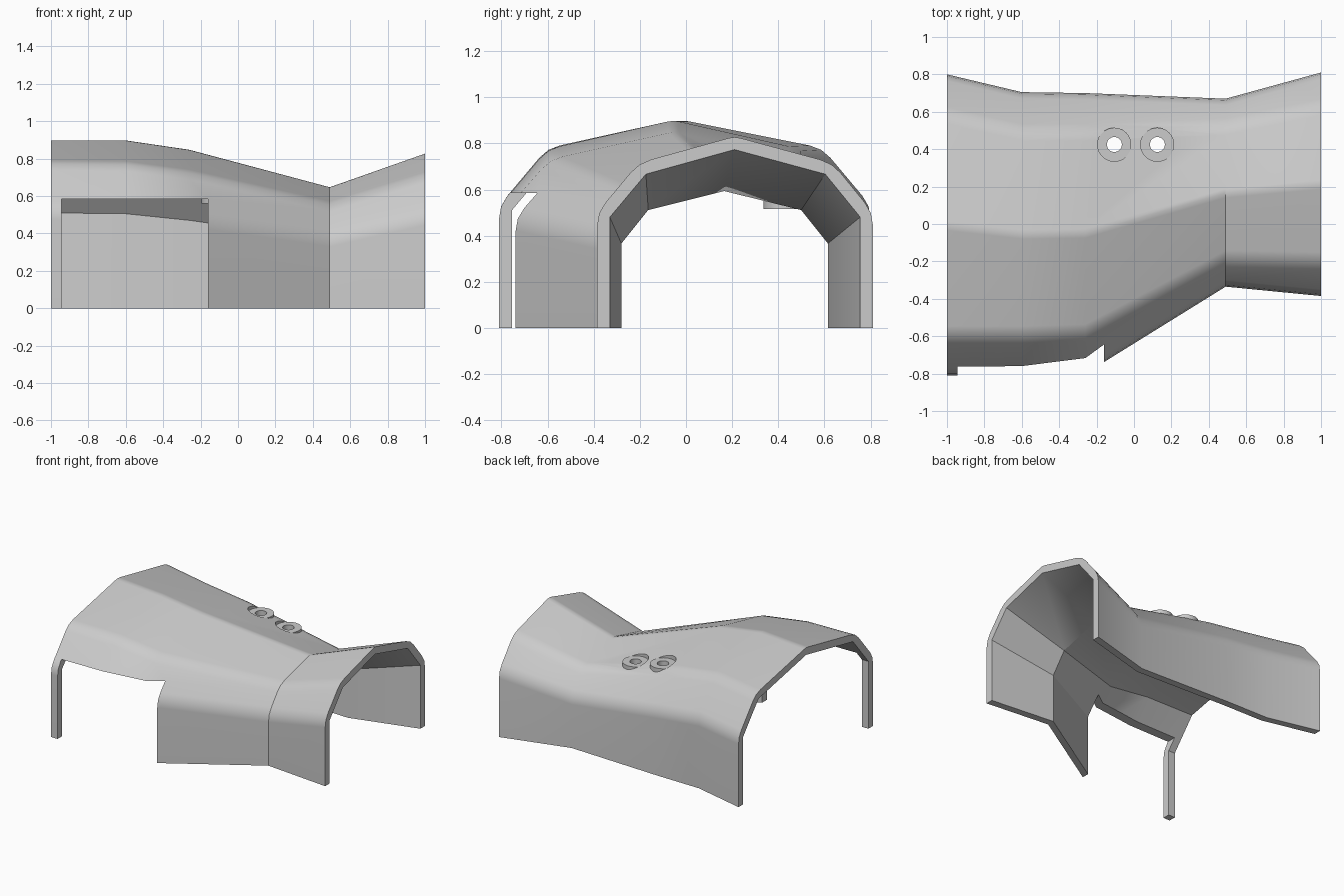
import bpy, bmesh, math
from mathutils import Vector

cube = bpy.data.objects.get("Cube")
if cube:
    bpy.data.objects.remove(cube, do_unlink=True)

grey = bpy.data.materials.new("plain grey")
grey.use_nodes = True
grey.diffuse_color = (0.6, 0.6, 0.6, 1)
grey.node_tree.nodes["Principled BSDF"].inputs["Base Color"].default_value = (0.6, 0.6, 0.6, 1)

WALL = 0.055
BUSHINGS = [(-0.105, 0.425, 0.56, 0.707), (0.125, 0.425, 0.515, 0.66)]  # x, y, bottom, top
BUSH_R, HOLE_R = 0.09, 0.04


def make_object(name, bm):
    bmesh.ops.recalc_face_normals(bm, faces=bm.faces[:])
    mesh = bpy.data.meshes.new(name)
    bm.to_mesh(mesh)
    bm.free()
    mesh.materials.append(grey)
    obj = bpy.data.objects.new(name, mesh)
    bpy.context.collection.objects.link(obj)
    return obj


def select_only(obj):
    bpy.ops.object.select_all(action='DESELECT')
    obj.select_set(True)
    bpy.context.view_layer.objects.active = obj


def cut(target, cutter):
    mod = target.modifiers.new("cut", 'BOOLEAN')
    mod.operation = 'DIFFERENCE'
    mod.solver = 'EXACT'
    mod.object = cutter
    select_only(target)
    bpy.ops.object.modifier_apply(modifier=mod.name)
    bpy.data.objects.remove(cutter, do_unlink=True)


def smooth(obj, angle):
    select_only(obj)
    bpy.ops.object.shade_smooth_by_angle(angle=math.radians(angle))
    mod = obj.modifiers.new("weighted normals", 'WEIGHTED_NORMAL')
    mod.keep_sharp = True


def rounded(points):
    """Arch outline with every corner softened, least at the ridge."""
    out = [points[0]]
    for i in range(1, len(points) - 1):
        p = points[i]
        r = 0.025 if i == 3 else 0.055
        a = p + (points[i - 1] - p).normalized() * r
        b = p + (points[i + 1] - p).normalized() * r
        out += [a, (a + b + 2 * p) / 4, b]
    return out + [points[-1]]


def inset(points, d):
    """Mitred inward offset of the arch outline."""
    dirs = [(b - a).normalized() for a, b in zip(points, points[1:])]
    norms = [Vector((v.y, -v.x)) for v in dirs]
    out = [points[0] + norms[0] * d]
    for p, n, m in zip(points[1:-1], norms, norms[1:]):
        out.append(p + (n + m) * d / (1 + n.dot(m)))
    return out + [points[-1] + norms[-1] * d]


# Arched shell: x, front y, front bend y, ridge y, back bend y, back y,
# shoulder z, bend z, ridge z
STATIONS = [
    (-1.00, -0.81, -0.60, -0.01, 0.59, 0.80, 0.53, 0.78, 0.90),
    (-0.60, -0.81, -0.60, -0.055, 0.50, 0.705, 0.525, 0.775, 0.90),
    (-0.26, -0.80, -0.59, -0.05, 0.50, 0.70, 0.49, 0.73, 0.85),
    (0.49, -0.335, -0.195, 0.165, 0.53, 0.67, 0.385, 0.56, 0.65),
    (1.00, -0.385, -0.205, 0.21, 0.635, 0.81, 0.50, 0.715, 0.83),
]

bm = bmesh.new()
rings = []
for x, y0, y1, y2, y3, y4, zs, zb, zr in STATIONS:
    outline = [Vector(p) for p in ((y0, 0), (y0, zs), (y1, zb), (y2, zr),
                                   (y3, zb), (y4, zs), (y4, 0))]
    rings.append([[bm.verts.new((x, p.x, p.y)) for p in loop]
                  for loop in (rounded(outline), inset(outline, WALL))])
for (oa, ia), (ob, ib) in zip(rings, rings[1:]):
    for a, b in ((oa, ob), (ia, ib)):
        for i in range(len(a) - 1):
            bm.faces.new((a[i], a[i + 1], b[i + 1], b[i]))
    for k in (0, -1):
        bm.faces.new((oa[k], ob[k], ib[k], ia[k]))
for outer, inner in (rings[0], rings[-1]):
    bm.faces.new(outer + inner[::-1])
shell = make_object("arched_shell", bm)

# Opening in the front wall
bm = bmesh.new()
bmesh.ops.create_cube(bm, size=1)
lo, hi = Vector((-0.945, -1.0, -0.3)), Vector((-0.16, -0.3, 0.585))
for v in bm.verts:
    v.co = Vector([l + (c + 0.5) * (h - l) for c, l, h in zip(v.co, lo, hi)])
cut(shell, make_object("opening_cutter", bm))

# Round seats for the bushings
for x, y, bottom, top in BUSHINGS:
    bm = bmesh.new()
    bmesh.ops.create_cone(bm, cap_ends=True, segments=32, radius1=BUSH_R,
                          radius2=BUSH_R, depth=1)
    bmesh.ops.translate(bm, verts=bm.verts[:], vec=(x, y, 0.7))
    cut(shell, make_object("seat_cutter", bm))
smooth(shell, 32)

# Flat-topped bushings with a through hole
for side, (x, y, bottom, top) in zip(("right", "left"), BUSHINGS):
    bm = bmesh.new()
    loops = []
    for r, z in ((BUSH_R, bottom), (BUSH_R, top), (HOLE_R, top), (HOLE_R, bottom)):
        loops.append([bm.verts.new((x + r * math.cos(t), y + r * math.sin(t), z))
                      for t in (math.tau * i / 32 for i in range(32))])
    for a, b in zip(loops, loops[1:] + loops[:1]):
        for i in range(32):
            j = (i + 1) % 32
            bm.faces.new((a[i], a[j], b[j], b[i]))
    smooth(make_object(side + "_bushing", bm), 30)
